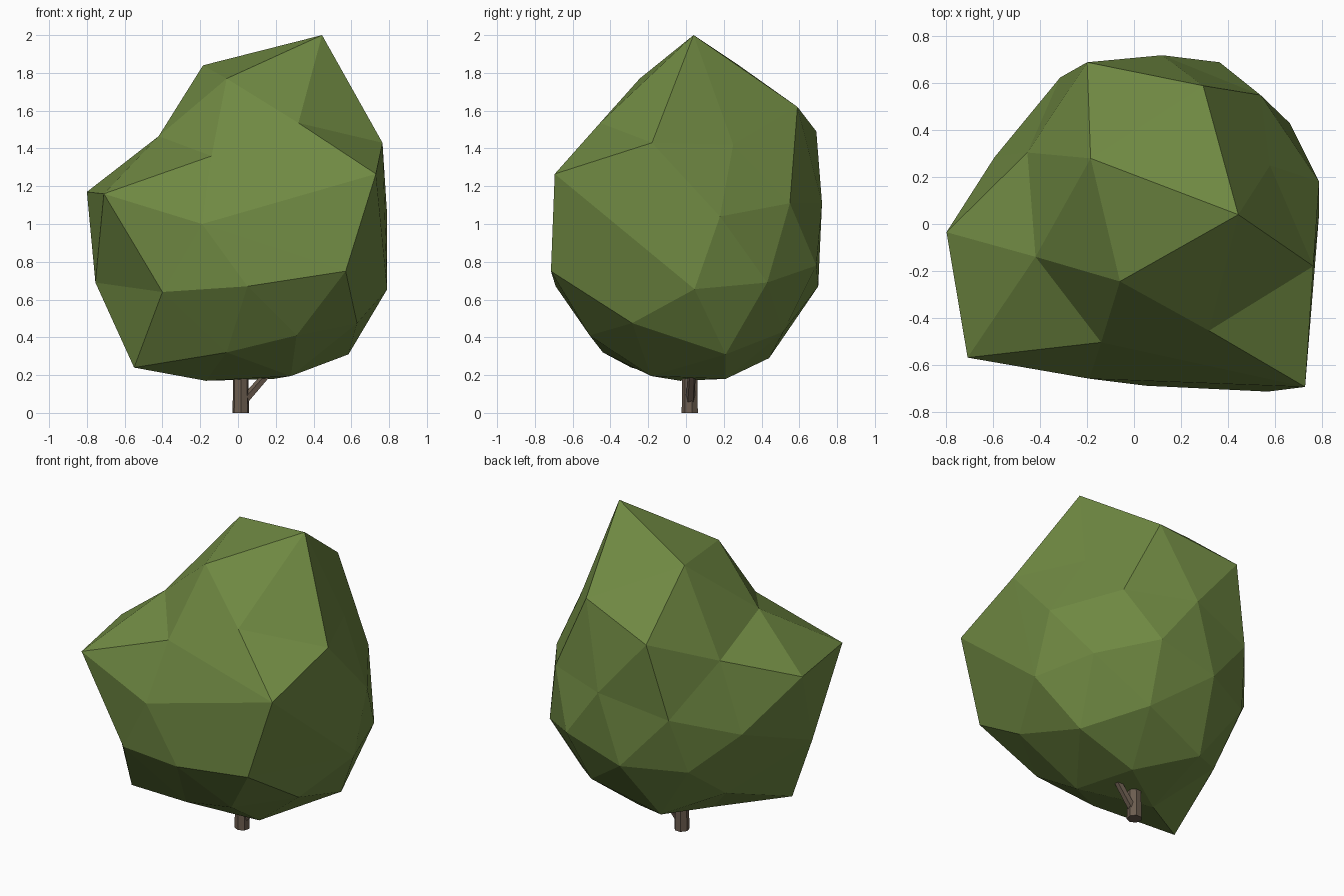
import bpy, bmesh, math
from mathutils import Vector

if "Cube" in bpy.data.objects:
    bpy.data.objects.remove(bpy.data.objects["Cube"])


def material(name, rgb):
    mat = bpy.data.materials.new(name)
    mat.diffuse_color = (*rgb, 1)
    mat.use_nodes = True
    mat.node_tree.nodes["Principled BSDF"].inputs["Base Color"].default_value = mat.diffuse_color
    return mat


def add_object(name, bm, mat):
    bmesh.ops.recalc_face_normals(bm, faces=bm.faces)
    mesh = bpy.data.meshes.new(name)
    bm.to_mesh(mesh)
    bm.free()
    mesh.materials.append(mat)
    obj = bpy.data.objects.new(name, mesh)
    bpy.context.collection.objects.link(obj)
    return obj


leaf = material("leaf green", (0.16, 0.25, 0.055))
bark = material("bark brown", (0.15, 0.11, 0.08))

# Foliage landmarks, tier by tier
crown = [(.445, .04, 2), (-.06, -.245, 1.77), (-.185, .28, 1.84), (.295, .59, 1.62),
         (-.2, .69, 1.49), (.32, -.455, 1.535), (.765, -.18, 1.43), (.58, .25, 1.42)]
shoulder = [(-.455, .305, 1.31), (-.42, -.14, 1.465), (-.8, -.035, 1.17), (-.71, -.57, 1.16),
            (-.14, -.505, 1.36), (.73, -.695, 1.265), (.79, .18, 1.04), (.54, .55, 1.11),
            (.12, .72, 1.11), (-.315, .625, 1.01), (-.19, -.66, 1.0)]
belly = [(-.595, .285, .865), (-.755, -.2, .69), (-.4, -.59, .64), (.05, -.69, .67),
         (.57, -.715, .75), (.79, .045, .655), (.665, .43, .69), (.365, .69, .78),
         (-.02, .7, .67), (-.38, .52, .655)]
base = [(-.55, -.29, .24), (-.06, -.44, .32), (.31, -.51, .41), (.63, -.285, .475),
        (.585, .21, .31), (.31, .516, .43), (-.13, .44, .29), (-.43, .21, .42),
        (-.17, -.03, .17), (.28, -.185, .195), (.19, .21, .18)]

# Foliage: wrap a near-sphere through the landmark directions, then push out to full size
centre = Vector((0, 0, .95))
bm = bmesh.new()
target = {}
for point in crown + shoulder + belly + base:
    offset = Vector(point) - centre
    vert = bm.verts.new(offset.normalized() * offset.length ** 0.2)
    target[vert] = Vector(point)
bmesh.ops.convex_hull(bm, input=list(bm.verts))
bmesh.ops.delete(bm, geom=[v for v in bm.verts if not v.link_faces], context='VERTS')
for vert in bm.verts:
    vert.co = target[vert]
add_object("foliage", bm, leaf)


# Trunk and side branch
def limb(name, start, end, r1, r2, sides):
    start, end = Vector(start), Vector(end)
    bm = bmesh.new()
    bmesh.ops.create_cone(bm, cap_ends=True, segments=sides, radius1=r1, radius2=r2,
                          depth=(end - start).length)
    turn = (end - start).to_track_quat('Z', 'Y')
    for v in bm.verts:
        v.co = turn @ v.co + (start + end) / 2
    add_object(name, bm, bark)


limb("trunk", (.015, .022, 0), (.015, .022, .6), .045, .035, 7)
limb("branch", (.02, .022, .05), (.3, .04, .37), .025, .018, 5)
